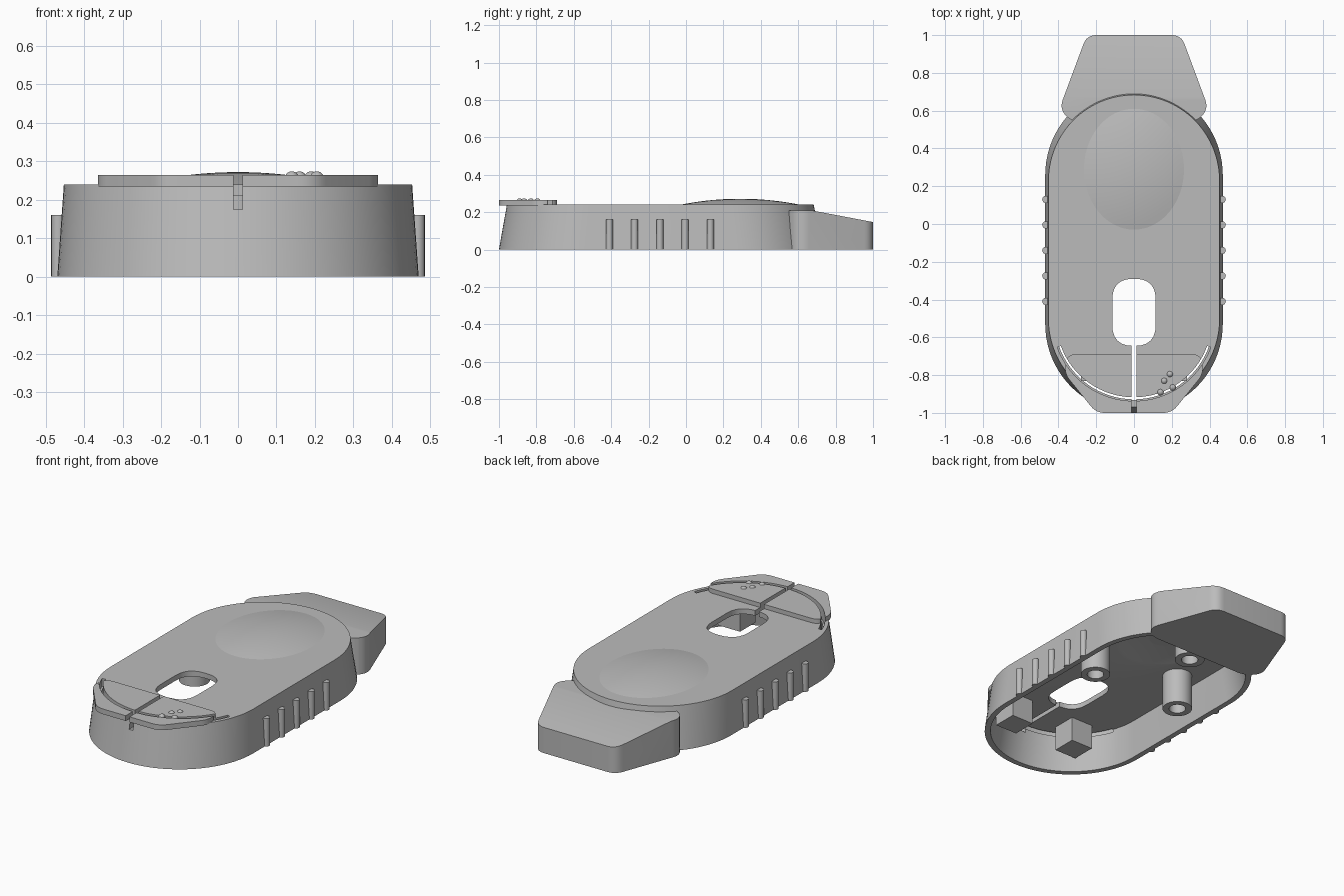
import bpy, bmesh
from math import sin, cos, pi, radians
from mathutils import Vector, Matrix

cube = bpy.data.objects.get("Cube")
if cube:
    bpy.data.objects.remove(cube, do_unlink=True)

grey = bpy.data.materials.new("plain_grey")
grey.use_nodes = True
COLOUR = (0.5, 0.5, 0.5, 1)
grey.diffuse_color = COLOUR
grey.node_tree.nodes["Principled BSDF"].inputs["Base Color"].default_value = COLOUR


def finish(name, bm):
    bmesh.ops.recalc_face_normals(bm, faces=bm.faces)
    mesh = bpy.data.meshes.new(name)
    bm.to_mesh(mesh)
    bm.free()
    mesh.materials.append(grey)
    ob = bpy.data.objects.new(name, mesh)
    bpy.context.scene.collection.objects.link(ob)
    return ob


def prism(name, low, z0, z1, high=None):
    """Closed solid between two outlines with equal point counts."""
    bm = bmesh.new()
    a = [bm.verts.new((x, y, z0)) for x, y in low]
    b = [bm.verts.new((x, y, z1)) for x, y in (high or low)]
    n = len(a)
    bm.faces.new(a)
    bm.faces.new(b)
    for i in range(n):
        j = (i + 1) % n
        bm.faces.new((a[i], a[j], b[j], b[i]))
    return finish(name, bm)


def stadium(r, y0, y1, n=40):
    back = [(r * cos(pi * i / n), y1 + r * sin(pi * i / n)) for i in range(n + 1)]
    front = [(-r * cos(pi * i / n), y0 - r * sin(pi * i / n)) for i in range(n + 1)]
    return back + front


def rounded(points, r, n=6):
    """Round each corner of a polygon with a short curve."""
    out = []
    for i, p in enumerate(points):
        p = Vector(p)
        a = (Vector(points[i - 1]) - p).normalized() * r
        b = (Vector(points[(i + 1) % len(points)]) - p).normalized() * r
        for k in range(n + 1):
            t = k / n
            out.append(tuple(p + a * (1 - t) ** 2 + b * t ** 2))
    return out


def mirrored(half):
    return half + [(-x, y) for x, y in reversed(half)]


def box(name, x, y, z0, z1, w, d):
    return prism(name, [(x - w, y - d), (x + w, y - d), (x + w, y + d), (x - w, y + d)], z0, z1)


def cylinder(name, x, y, z0, z1, r, n=24):
    return prism(name, [(x + r * cos(2 * pi * i / n), y + r * sin(2 * pi * i / n))
                        for i in range(n)], z0, z1)


def dome(name, base, height, bottom, n=48, rings=10):
    """Shallow oval cap standing on a short skirt."""
    bm = bmesh.new()
    rows = []
    for z, s in [(bottom, 1)] + [(base + height * (1 - (1 - k / rings) ** 2), 1 - k / rings)
                                 for k in range(rings)]:
        rows.append([bm.verts.new((0.265 * s * cos(2 * pi * i / n),
                                   0.29 + 0.32 * s * sin(2 * pi * i / n), z)) for i in range(n)])
    for a, b in zip(rows, rows[1:]):
        for i in range(n):
            j = (i + 1) % n
            bm.faces.new((a[i], a[j], b[j], b[i]))
    bm.faces.new(rows[0])
    tip = bm.verts.new((0, 0.29, base + height))
    for i in range(n):
        bm.faces.new((rows[-1][i], rows[-1][(i + 1) % n], tip))
    return finish(name, bm)


def cut(ob, cutters):
    for c in cutters:
        m = ob.modifiers.new("cut", "BOOLEAN")
        m.operation = "DIFFERENCE"
        m.solver = "EXACT"
        m.object = c
    bpy.context.view_layer.update()
    graph = bpy.context.evaluated_depsgraph_get()
    mesh = bpy.data.meshes.new_from_object(ob.evaluated_get(graph))
    ob.modifiers.clear()
    ob.data = mesh


# Cutters: cavity, thumb opening, centre slit, curved slit, dome hollow
cavity = prism("cavity_cutter", stadium(0.44, -0.53, 0.26), -0.01, 0.21,
               stadium(0.42, -0.505, 0.23))
opening = prism("opening_cutter", rounded(mirrored([(0.115, -0.29), (0.115, -0.645)]), 0.11),
                0.15, 0.3)
slit = box("slit_cutter", 0, -0.82, 0.175, 0.3, 0.012, 0.2)
arc = [radians(200 + 140 * i / 48) for i in range(49)]
curve_slit = prism("curve_slit_cutter",
                   [(0.432 * cos(t), -0.505 + 0.432 * sin(t)) for t in arc] +
                   [(0.412 * cos(t), -0.505 + 0.412 * sin(t)) for t in reversed(arc)], 0.195, 0.3)
hollow = dome("hollow_cutter", 0.209, 0.03, 0.18)

# Tapered hollow body
body = prism("body_shell", stadium(0.47, -0.53, 0.26), 0, 0.24, stadium(0.453, -0.505, 0.23))
cut(body, [cavity, opening, slit, curve_slit, hollow])
top_dome = dome("palm_dome", 0.24, 0.032, 0.235)

# Front plate split by the slits
plate = prism("front_plate", rounded(mirrored(
    [(0.2, -1.0), (0.37, -0.79), (0.355, -0.69)]), 0.045), 0.235, 0.265)
cut(plate, [slit, curve_slit])

# Tail block with a sloping top
tail = prism("tail_block", rounded(mirrored([(0.25, 1.0), (0.395, 0.61), (0.33, 0.54)]), 0.05),
             0, 0.21)
bm = bmesh.new()
bm.from_mesh(tail.data)
bmesh.ops.bisect_plane(bm, geom=bm.verts[:] + bm.edges[:] + bm.faces[:],
                       plane_co=(0, 0.67, 0.21), plane_no=(0, 0.19, 1), clear_outer=True)
bmesh.ops.holes_fill(bm, edges=[e for e in bm.edges if e.is_boundary])
# Level shelf where the tail meets the body
bmesh.ops.recalc_face_normals(bm, faces=bm.faces)
bm.to_mesh(tail.data)
bm.free()
cut(tail, [cavity])

parts = [body, top_dome, plate, tail]

# Grip ribs on both sides
for side, label in ((1, "left"), (-1, "right")):
    for i in range(5):
        parts.append(cylinder(f"{label}_grip_rib_{i + 1}", side * 0.467,
                              -0.41 + 0.135 * i, 0, 0.16, 0.019, 16))
    parts.append(box(f"{label}_inner_block", side * 0.21, -0.76, 0.067, 0.212, 0.07, 0.07))

# Screw posts inside the shell
for label, x, y in (("left", 0.29, 0.02), ("right", -0.29, 0.02), ("back", 0, 0.47)):
    post = cylinder(f"{label}_screw_post", x, y, 0.005, 0.225, 0.08, 32)
    bore = cylinder("bore_cutter", x, y, -0.05, 0.18, 0.045, 32)
    cut(post, [bore])
    bpy.data.objects.remove(bore, do_unlink=True)
    parts.append(post)

# Small dots on the front plate
for i, (x, y) in enumerate(((0.14, -0.89), (0.16, -0.83), (0.19, -0.795), (0.205, -0.865))):
    bm = bmesh.new()
    bmesh.ops.create_uvsphere(bm, u_segments=20, v_segments=12, radius=0.018,
                              matrix=Matrix.Translation((x, y, 0.256)))
    parts.append(finish(f"plate_dot_{i + 1}", bm))

for c in (cavity, opening, slit, curve_slit, hollow):
    bpy.data.objects.remove(c, do_unlink=True)

# Smooth curves, crisp edges
bpy.ops.object.select_all(action="DESELECT")
for ob in parts:
    ob.select_set(True)
bpy.context.view_layer.objects.active = body
bpy.ops.object.shade_smooth_by_angle(angle=radians(30))
